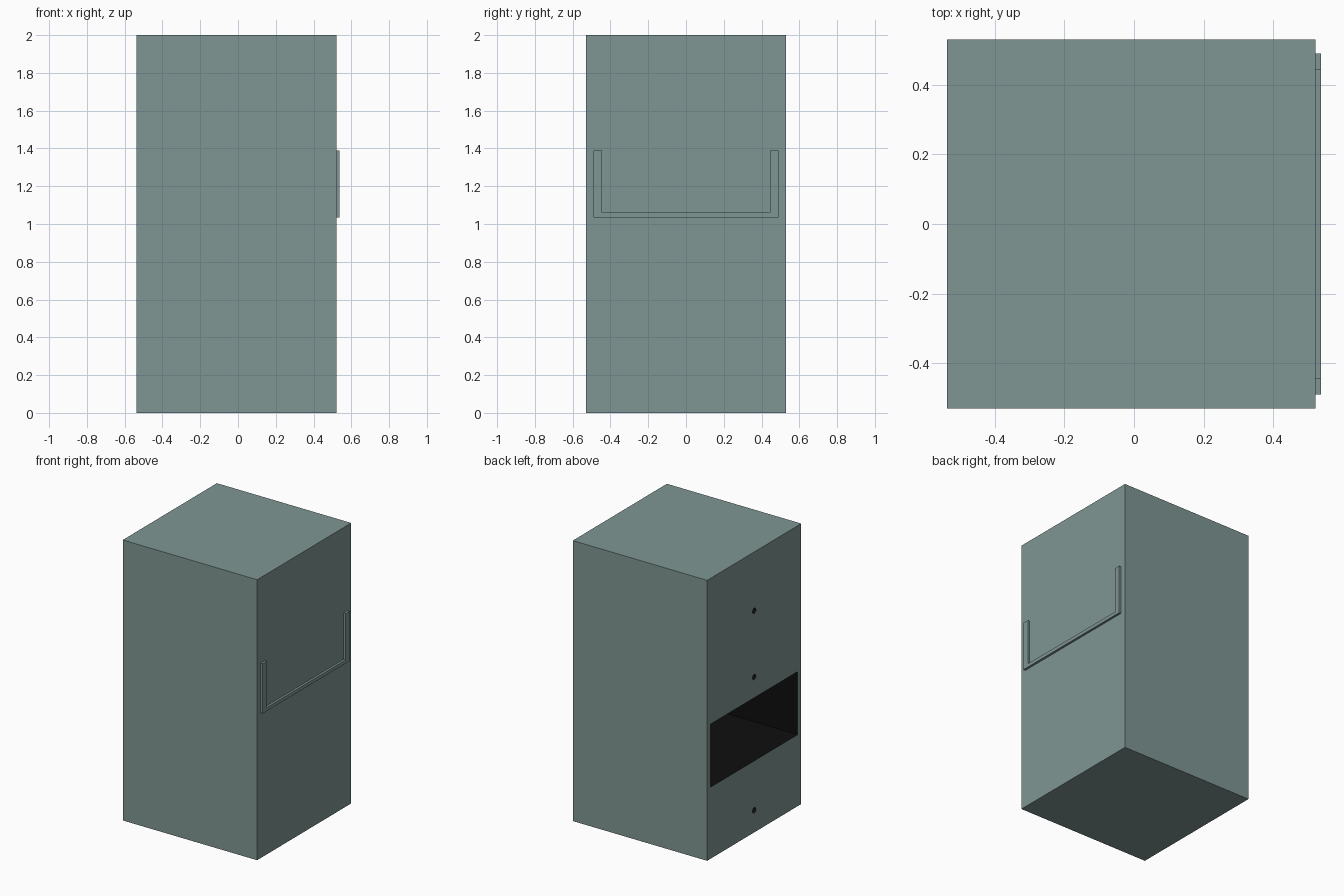
import bpy, bmesh, math
from mathutils import Matrix, Vector

if "Cube" in bpy.data.objects:
    bpy.data.objects.remove(bpy.data.objects["Cube"])


def material(name, rgb):
    m = bpy.data.materials.new(name)
    m.diffuse_color = (*rgb, 1)
    m.use_nodes = True
    m.node_tree.nodes["Principled BSDF"].inputs["Base Color"].default_value = m.diffuse_color
    return m


GREY = material("grey_green_paint", (0.212, 0.305, 0.292))
BLACK = material("dark_interior", (0.0045, 0.0045, 0.0045))


def finish(name, bm, slot=0):
    bmesh.ops.recalc_face_normals(bm, faces=bm.faces)
    for f in bm.faces:
        f.material_index = slot
    me = bpy.data.meshes.new(name)
    bm.to_mesh(me)
    bm.free()
    me.materials.append(GREY)
    me.materials.append(BLACK)
    ob = bpy.data.objects.new(name, me)
    bpy.context.collection.objects.link(ob)
    return ob


def box(name, lo, hi, slot=0):
    bm = bmesh.new()
    lo, hi = Vector(lo), Vector(hi)
    bmesh.ops.create_cube(bm, size=1, matrix=Matrix.Translation((lo + hi) / 2)
                          @ Matrix.Diagonal((*(hi - lo), 1)))
    return finish(name, bm, slot)


def cut(target, cutter):
    cutter.hide_render = True
    mod = target.modifiers.new("cut", 'BOOLEAN')
    mod.operation = 'DIFFERENCE'
    mod.solver = 'EXACT'
    mod.object = cutter
    bpy.context.view_layer.objects.active = target
    bpy.ops.object.modifier_apply(modifier=mod.name)
    bpy.data.objects.remove(cutter)


FRONT, BACK, HALF = -0.538, 0.522, 0.53

# Cabinet body with flush drawer fronts on the -x side
cabinet = box("cabinet", (FRONT, -HALF, 0), (BACK, HALF, 2))

# Empty drawer bay
cut(cabinet, box("bay_cutter", (FRONT - 0.1, -0.49, 0.51), (0.48, 0.49, 0.96), 1))

# Finger holes of the three closed drawers
for z in (0.158, 1.108, 1.58):
    bm = bmesh.new()
    bmesh.ops.create_cone(bm, cap_ends=True, segments=16, radius1=0.019, radius2=0.019,
                          depth=0.1, matrix=Matrix.Translation((FRONT, 0, z))
                          @ Matrix.Rotation(math.pi / 2, 4, 'Y'))
    cut(cabinet, finish("hole_cutter", bm, 1))

# U-shaped end of one drawer's sides and floor poking through the back panel
profile = [(-0.49, 1.39), (-0.49, 1.035), (0.49, 1.035), (0.49, 1.39),
           (0.445, 1.39), (0.445, 1.06), (-0.445, 1.06), (-0.445, 1.39)]
bm = bmesh.new()
face = bm.faces.new([bm.verts.new((BACK - 0.02, y, z)) for y, z in profile])
ext = bmesh.ops.extrude_face_region(bm, geom=[face])
bmesh.ops.translate(bm, vec=(0.036, 0, 0),
                    verts=[g for g in ext["geom"] if isinstance(g, bmesh.types.BMVert)])
finish("drawer_end", bm)
